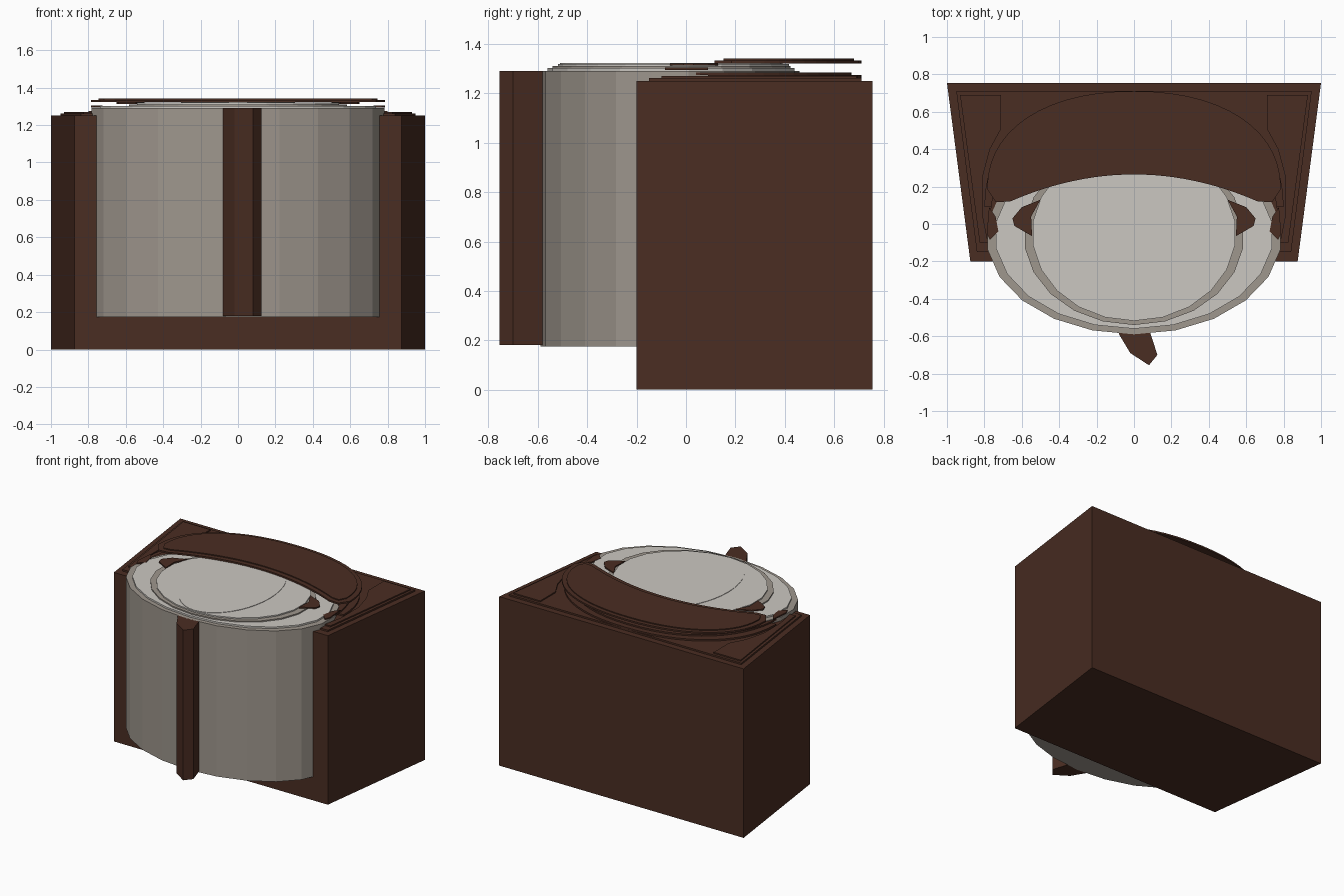
import bpy, bmesh, math

if "Cube" in bpy.data.objects:
    bpy.data.objects.remove(bpy.data.objects["Cube"])


def material(name, rgb):
    m = bpy.data.materials.new(name)
    m.diffuse_color = (*rgb, 1)
    m.use_nodes = True
    m.node_tree.nodes["Principled BSDF"].inputs["Base Color"].default_value = m.diffuse_color
    return m


BROWN = material("dark brown", (0.068, 0.026, 0.016))
GREY = material("warm grey", (0.345, 0.308, 0.268))
PALE = material("pale grey", (0.60, 0.575, 0.535))


def prism(name, outline, z0, z1, mat):
    """Extrude a flat outline (x, y points) from z0 to z1."""
    bm = bmesh.new()
    face = bm.faces.new([bm.verts.new((x, y, z0)) for x, y in outline])
    top = bmesh.ops.extrude_face_region(bm, geom=[face])["geom"]
    verts = [v for v in top if isinstance(v, bmesh.types.BMVert)]
    bmesh.ops.translate(bm, verts=verts, vec=(0, 0, z1 - z0))
    bmesh.ops.recalc_face_normals(bm, faces=bm.faces)
    mesh = bpy.data.meshes.new(name)
    bm.to_mesh(mesh)
    bm.free()
    mesh.materials.append(mat)
    ob = bpy.data.objects.new(name, mesh)
    bpy.context.collection.objects.link(ob)
    return ob


def ellipse(a, b, cy, n=22):
    return [(a * math.sin(2 * math.pi * i / n), cy - b * math.cos(2 * math.pi * i / n))
            for i in range(n)]


def arch(a, b, cy, n=28, power=2.2):
    """Upper half of a slightly squared ellipse, right to left."""
    pts = []
    for i in range(n + 1):
        t = math.pi * i / n
        c, s = math.cos(t), max(math.sin(t), 0)
        pts.append((math.copysign(abs(c) ** (2 / power), c) * a, cy + b * s ** (2 / power)))
    return pts


def crescent(a, b, cy, tip, crown, curve, n=24):
    """Arch closed below by a shallow upward bow with blunt tips."""
    low = [(-tip + 2 * tip * i / n, 0) for i in range(n + 1)]
    low = [(x, crown - curve * x * x) for x, _ in low]
    end_y = low[0][1]
    blunt = (a + tip) / 2 + 0.015
    return (arch(a, b, cy) + [(-blunt, end_y - 0.005)] + low + [(blunt, end_y - 0.005)])


def trapezoid(front, back, y0, y1):
    return [(-front, y0), (front, y0), (back, y1), (-back, y1)]


# Housing and its stepped top
prism("housing", trapezoid(0.875, 1.0, -0.2, 0.755), 0, 1.25, BROWN)
prism("housing_top_step", trapezoid(0.84, 0.95, -0.15, 0.71), 1.25, 1.262, BROWN)
prism("back_arch_lower", arch(0.80, 0.62, 0.09), 1.262, 1.274, BROWN)
prism("back_arch_upper", arch(0.77, 0.67, 0.0), 1.274, 1.285, BROWN)

# Raised corner plates
corner = [(0.93, 0.69), (0.71, 0.69), (0.71, 0.51), (0.77, 0.40),
          (0.81, 0.25), (0.81, 0.05), (0.78, -0.10), (0.825, -0.10)]
for side, s in (("left", -1), ("right", 1)):
    prism(side + "_corner_plate", [(s * x, y) for x, y in corner], 1.262, 1.271, BROWN)

# Drum with stacked oval discs
prism("drum", ellipse(0.79, 0.525, -0.065), 0.175, 1.29, GREY)
prism("outer_disc", ellipse(0.745, 0.50, -0.06), 1.29, 1.302, PALE)
prism("inner_rim", ellipse(0.59, 0.482, -0.058), 1.302, 1.311, GREY)
prism("inner_disc", ellipse(0.545, 0.468, -0.05), 1.311, 1.32, PALE)
prism("centre_oval", ellipse(0.305, 0.45, -0.06, 40), 1.32, 1.323, PALE)

# Brown patches at both sides of the discs
inner_patch = [(0.50, 0.13), (0.60, 0.09), (0.65, 0.03), (0.64, -0.01), (0.545, -0.065), (0.55, 0.04)]
outer_patch = [(0.775, 0.09), (0.74, 0.04), (0.725, -0.04), (0.77, -0.085), (0.787, -0.05)]
for side, s in (("left", -1), ("right", 1)):
    prism(side + "_inner_patch", [(s * x, y) for x, y in inner_patch], 1.313, 1.322, BROWN)
    prism(side + "_outer_patch", [(s * x, y) for x, y in outer_patch], 1.295, 1.304, BROWN)

# Raised crescent lid
prism("crescent_lid", crescent(0.785, 0.525, 0.185, 0.66, 0.265, 0.33), 1.322, 1.334, BROWN)
prism("crescent_lid_top", crescent(0.745, 0.475, 0.205, 0.66, 0.30, 0.33), 1.334, 1.341, BROWN)

# Front handle
prism("front_handle", [(-0.08, -0.56), (0.08, -0.56), (0.125, -0.70), (0.08, -0.755), (-0.02, -0.69),
                       (-0.08, -0.59)], 0.18, 1.29, BROWN)
